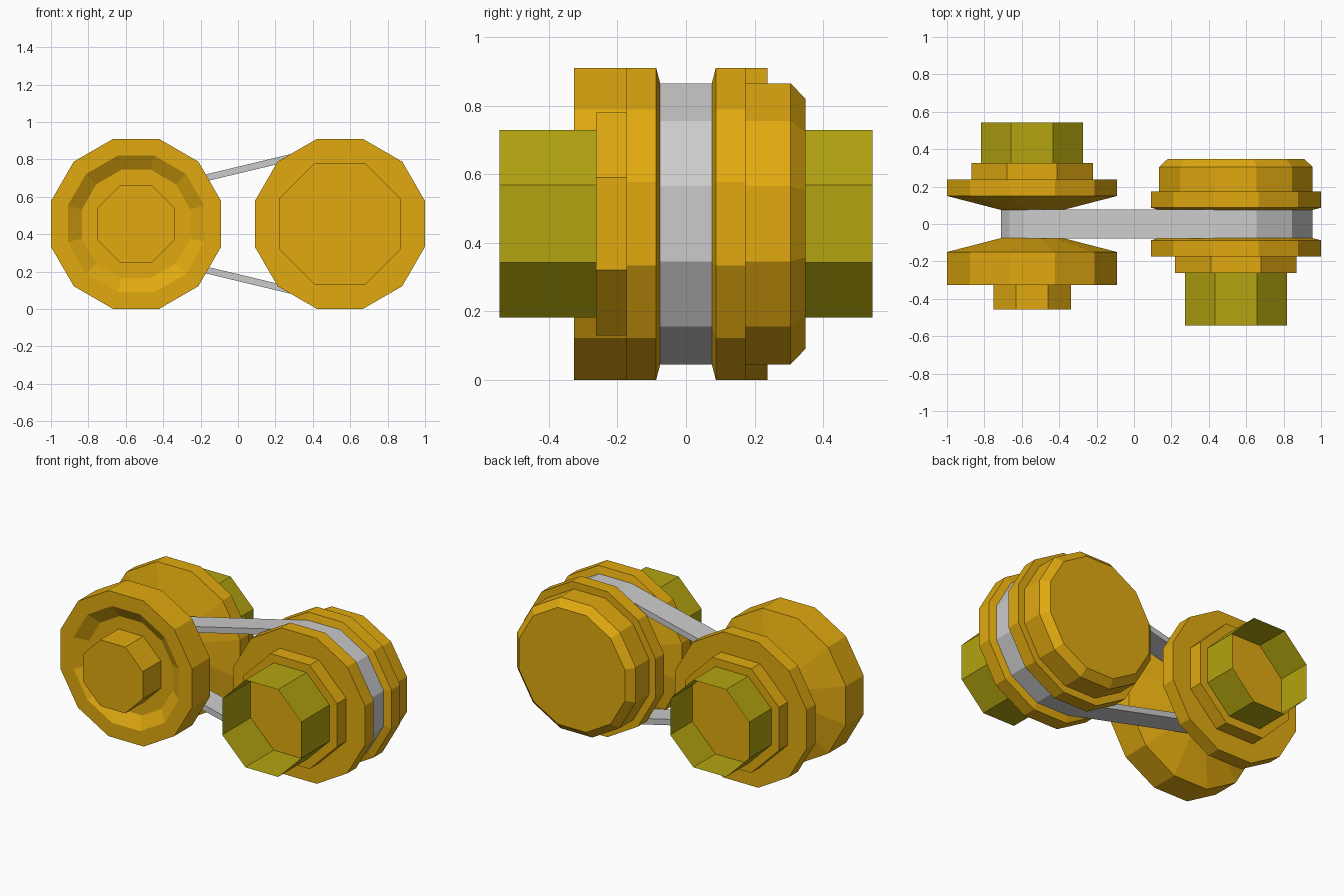
import bpy, bmesh
from math import sin, cos, pi, radians

if "Cube" in bpy.data.objects:
    bpy.data.objects.remove(bpy.data.objects["Cube"])

CZ, CX = 0.455, 0.545   # pulley axis height and half spacing


def material(name, rgb):
    m = bpy.data.materials.new(name)
    m.diffuse_color = (*rgb, 1)
    m.use_nodes = True
    m.node_tree.nodes["Principled BSDF"].inputs["Base Color"].default_value = m.diffuse_color
    return m


ORANGE = material("orange", (0.75, 0.40, 0.005))
OLIVE = material("olive", (0.45, 0.37, 0.005))


def finish(name, bm, mat=None, recalc=True):
    if recalc:
        bmesh.ops.recalc_face_normals(bm, faces=bm.faces)
    me = bpy.data.meshes.new(name)
    bm.to_mesh(me)
    bm.free()
    if mat:
        me.materials.append(mat)
    ob = bpy.data.objects.new(name, me)
    bpy.context.collection.objects.link(ob)
    return ob


def turned(name, cx, sides, profile, mat=ORANGE, caps=True):
    """Polygonal turning about the y axis; profile holds (apothem, y) pairs."""
    bm = bmesh.new()
    rings = []
    for r, y in profile:
        R = r / cos(pi / sides)
        rings.append([bm.verts.new((cx + R * cos((k + .5) * 2 * pi / sides), y,
                                    CZ + R * sin((k + .5) * 2 * pi / sides)))
                      for k in range(sides)])
    for a, b in zip(rings, rings[1:]):
        for k in range(sides):
            j = (k + 1) % sides
            bm.faces.new((a[k], b[k], b[j], a[j]))
    if caps:
        bm.faces.new(rings[0])
        bm.faces.new(rings[-1])
    return finish(name, bm, mat, caps)


# Left pulley: spread cones, dished front face with a hub
turned("left_front_sheave", -CX, 12,
       [(.165, -.075), (.455, -.15), (.455, -.327), (.365, -.327), (.29, -.28)])
turned("left_front_hub", -CX, 8, [(.207, -.27), (.207, -.458)])
turned("left_back_sheave", -CX, 12, [(.165, .075), (.455, .15), (.455, .238)])

# Right pulley: closed cones, stepped and chamfered back housing
turned("right_front_sheave", CX, 12, [(.165, -.012), (.455, -.087), (.455, -.174)])
turned("right_back_sheave", CX, 12, [(.165, .012), (.455, .087), (.455, .173),
                                     (.41, .173), (.41, .305), (.365, .348)])

# Octagonal collars and open shaft sleeves, on opposite sides
for side, cx, y0, y1, y2 in (("left_back", -CX, .238, .325, .544),
                             ("right_front", CX, -.174, -.263, -.544)):
    turned(side + "_collar", cx, 8, [(.325, y0), (.325, y1)])
    turned(side + "_sleeve", cx, 8, [(.273, min(y1, y2)), (.273, max(y1, y2))],
           OLIVE, caps=False)


# Belt wrapped around both pulleys
def belt_outline(inset):
    pts = []
    for cx, r, start, n in ((CX, .41, -105, 8), (-CX, .165, 105, 6)):
        R = (r - inset) / cos(pi / 12)
        pts += [(cx + R * cos(radians(start + 30 * k)),
                 CZ + R * sin(radians(start + 30 * k))) for k in range(n)]
    return pts


bm = bmesh.new()
loops = [[bm.verts.new((x, y, z)) for x, z in belt_outline(inset)]
         for inset, y in ((0, -.077), (0, .077), (.035, .077), (.035, -.077))]
for i in range(4):
    a, b = loops[i], loops[(i + 1) % 4]
    for k in range(len(a)):
        j = (k + 1) % len(a)
        bm.faces.new((a[k], b[k], b[j], a[j]))
finish("drive_belt", bm)
